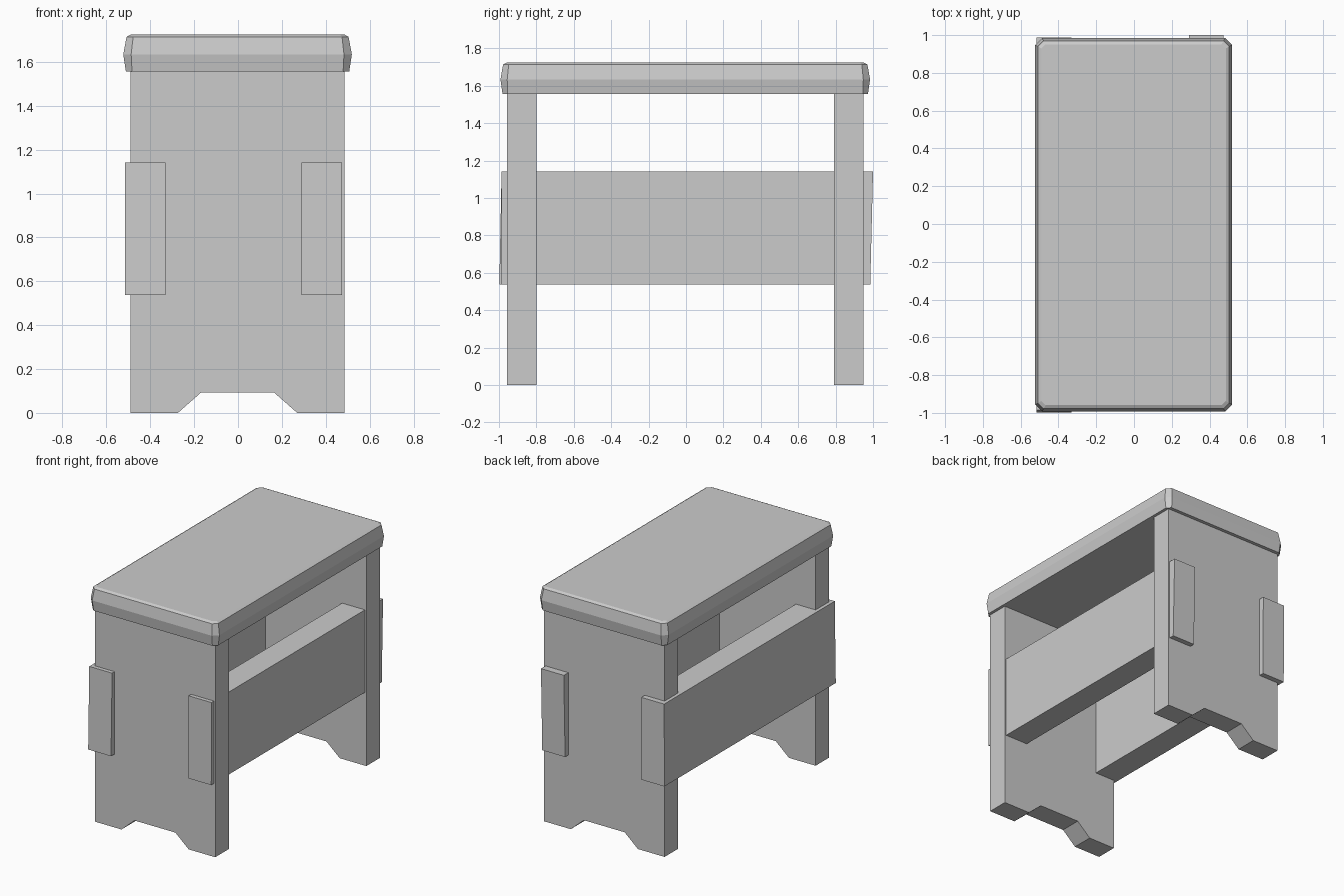
import bpy, bmesh

if "Cube" in bpy.data.objects:
    bpy.data.objects.remove(bpy.data.objects["Cube"])


def loft(name, rings):
    """Join equal-length rings of points into a closed solid."""
    bm = bmesh.new()
    vs = [[bm.verts.new(p) for p in r] for r in rings]
    n = len(rings[0])
    for a, b in zip(vs, vs[1:]):
        for i in range(n):
            j = (i + 1) % n
            bm.faces.new((a[i], a[j], b[j], b[i]))
    bm.faces.new(vs[0])
    bm.faces.new(vs[-1])
    bmesh.ops.recalc_face_normals(bm, faces=bm.faces[:])
    me = bpy.data.meshes.new(name)
    bm.to_mesh(me)
    bm.free()
    ob = bpy.data.objects.new(name, me)
    bpy.context.collection.objects.link(ob)
    return ob


CX, CY = -0.002, -0.004  # shared centre of the seat and legs


def octagon(hx, hy, cut, z):
    """Rectangle with chamfered corners at height z."""
    pts = []
    for sx, sy in ((1, 1), (-1, 1), (-1, -1), (1, -1)):
        pair = [(sx * hx, sy * (hy - cut)), (sx * (hx - cut), sy * hy)]
        pts += pair if sx == sy else pair[::-1]
    return [(x + CX, y + CY, z) for x, y in pts]


# Seat slab: bulging sides, chamfered corners, bevelled top edge
loft("seat", [octagon(0.509, 0.977, 0.028, 1.556),
              octagon(0.521, 0.988, 0.036, 1.634),
              octagon(0.506, 0.974, 0.030, 1.714),
              octagon(0.488, 0.955, 0.022, 1.724)])

# End panels with a trapezoid foot cut-out
half = [(0.165, 0.094), (0.272, 0), (0.488, 0), (0.488, 1.56)]
panel = half + [(-x, z) for x, z in reversed(half)]
for name, y0, y1 in (("front_leg", -0.957, -0.80), ("back_leg", 0.791, 0.948)):
    loft(name, [[(x + CX, y, z) for x, z in panel] for y in (y0, y1)])

# Side rails running through the panels, ends cut slightly off square
rails = (("left_rail", -0.515, -0.33, [(-0.998, 0.537), (0.986, 0.537), (0.988, 1.141), (-0.986, 1.141)]),
         ("right_rail", 0.29, 0.475, [(-0.988, 0.537), (0.985, 0.537), (1.0, 1.141), (-0.986, 1.141)]))
for name, x0, x1, side in rails:
    loft(name, [[(x, y, z) for y, z in side] for x in (x0, x1)])
